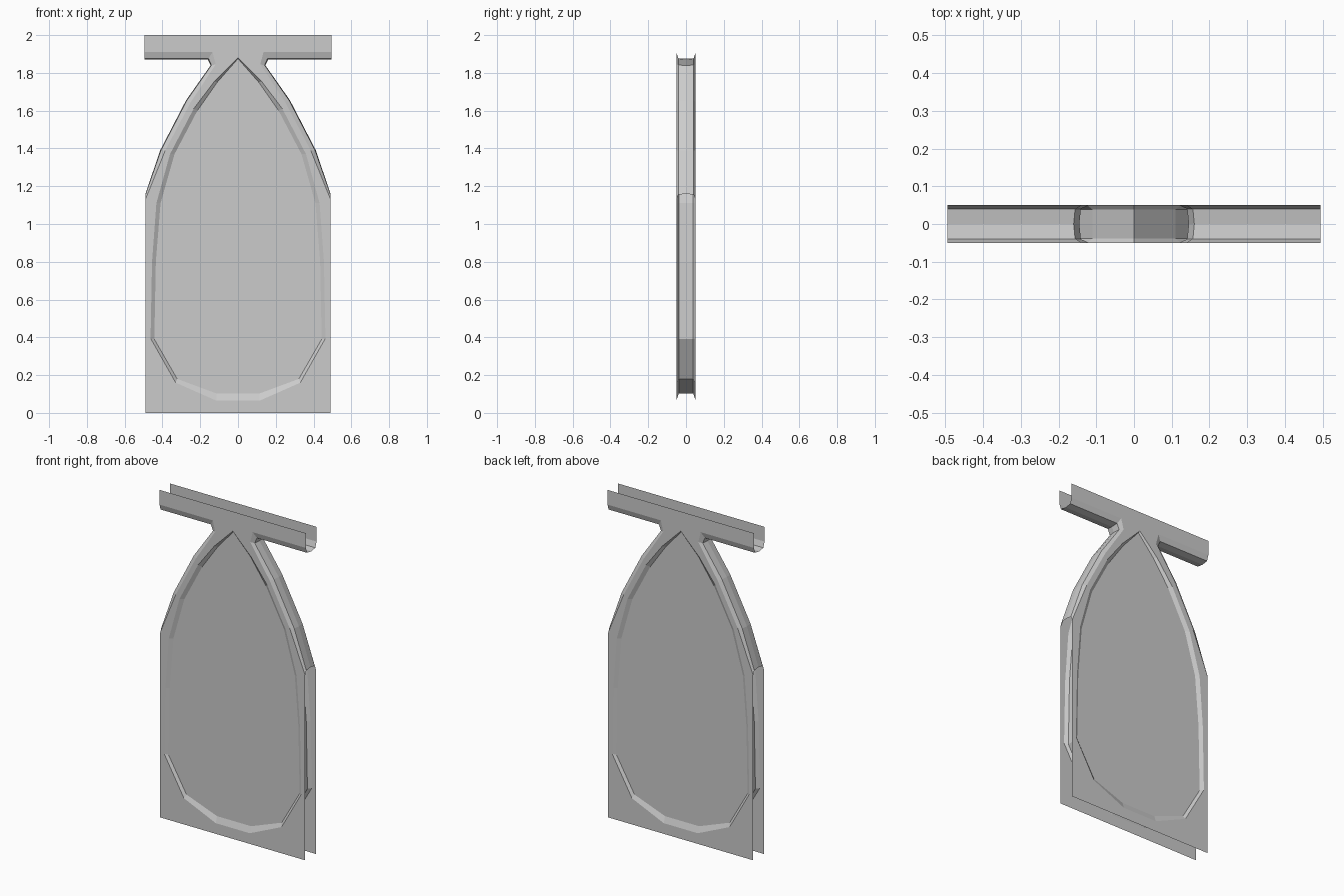
import bpy, bmesh

if "Cube" in bpy.data.objects:
    bpy.data.objects.remove(bpy.data.objects["Cube"])

D = 0.051  # half thickness of the stone
P = 0.038  # depth of the two window panes

# Right half outlines in (x, z): edge on the face plate, and crest at mid depth
OPEN_EDGE = [(0, 1.88), (.125, 1.755), (.235, 1.61), (.36, 1.37), (.432, 1.11),
             (.455, .8), (.463, .395), (.33, .16), (.115, .065), (0, .065)]
OPEN_CREST = [(0, 1.875), (.11, 1.75), (.215, 1.60), (.336, 1.37), (.41, 1.11),
              (.435, .8), (.443, .39), (.322, .18), (.115, .103), (0, .103)]
OUT_EDGE = [(.49, 1.13), (.385, 1.39), (.25, 1.645), (.118, 1.845),
            (.135, 1.91), (.495, 1.91)]
OUT_CREST = [(.49, 1.16), (.412, 1.39), (.275, 1.655), (.145, 1.84),
             (.16, 1.87), (.495, 1.87)]
# Moulding sections: (depth y, blend from edge to crest)
REVEAL_SECTION = [(-D, 0), (-P, 1), (0, 1)]
OUTER_SECTION = [(-D, 0), (-.04, .85), (0, 1)]


def finish(name, bm, mirror_y, flip=False):
    """Make an object from bm, mirrored left-right and optionally front-back."""
    bm.normal_update()
    if flip:
        bmesh.ops.reverse_faces(bm, faces=bm.faces[:])
    me = bpy.data.meshes.new(name)
    bm.to_mesh(me)
    bm.free()
    ob = bpy.data.objects.new(name, me)
    bpy.context.collection.objects.link(ob)
    mod = ob.modifiers.new("mirror", 'MIRROR')
    mod.use_axis = (True, mirror_y, False)
    return ob


def sheet(name, outline, y):
    """Flat front face filling an (x, z) outline, repeated on the back."""
    bm = bmesh.new()
    f = bm.faces.new([bm.verts.new((x, y, z)) for x, z in outline])
    f.normal_update()
    if f.normal.y > 0:
        f.normal_flip()
    bmesh.ops.triangulate(bm, faces=[f])
    return finish(name, bm, True)


def moulding(name, edge, crest, section, flip):
    """Strip following the section between an edge line and a crest line."""
    bm = bmesh.new()
    rows = [[bm.verts.new((a[0] + (b[0] - a[0]) * t, y, a[1] + (b[1] - a[1]) * t))
             for a, b in zip(edge, crest)] for y, t in section]
    for r0, r1 in zip(rows, rows[1:]):
        for i in range(len(edge) - 1):
            bm.faces.new((r0[i], r0[i + 1], r1[i + 1], r1[i]))
    return finish(name, bm, True, flip)


# Front and back stone faces, with the lancet opening left out
plate = [(0, 0), (.49, 0)] + OUT_EDGE + [(.495, 2), (0, 2)] + OPEN_EDGE
sheet("face_plates", plate, -D)

# Reveal of the opening, and rounded outer arch with top bar underside
moulding("opening_reveal", OPEN_EDGE, OPEN_CREST, REVEAL_SECTION, False)
moulding("outer_moulding", OUT_EDGE, OUT_CREST, OUTER_SECTION, True)

# Shallow window panes, front and back
sheet("window_panes", OPEN_CREST, -P)
